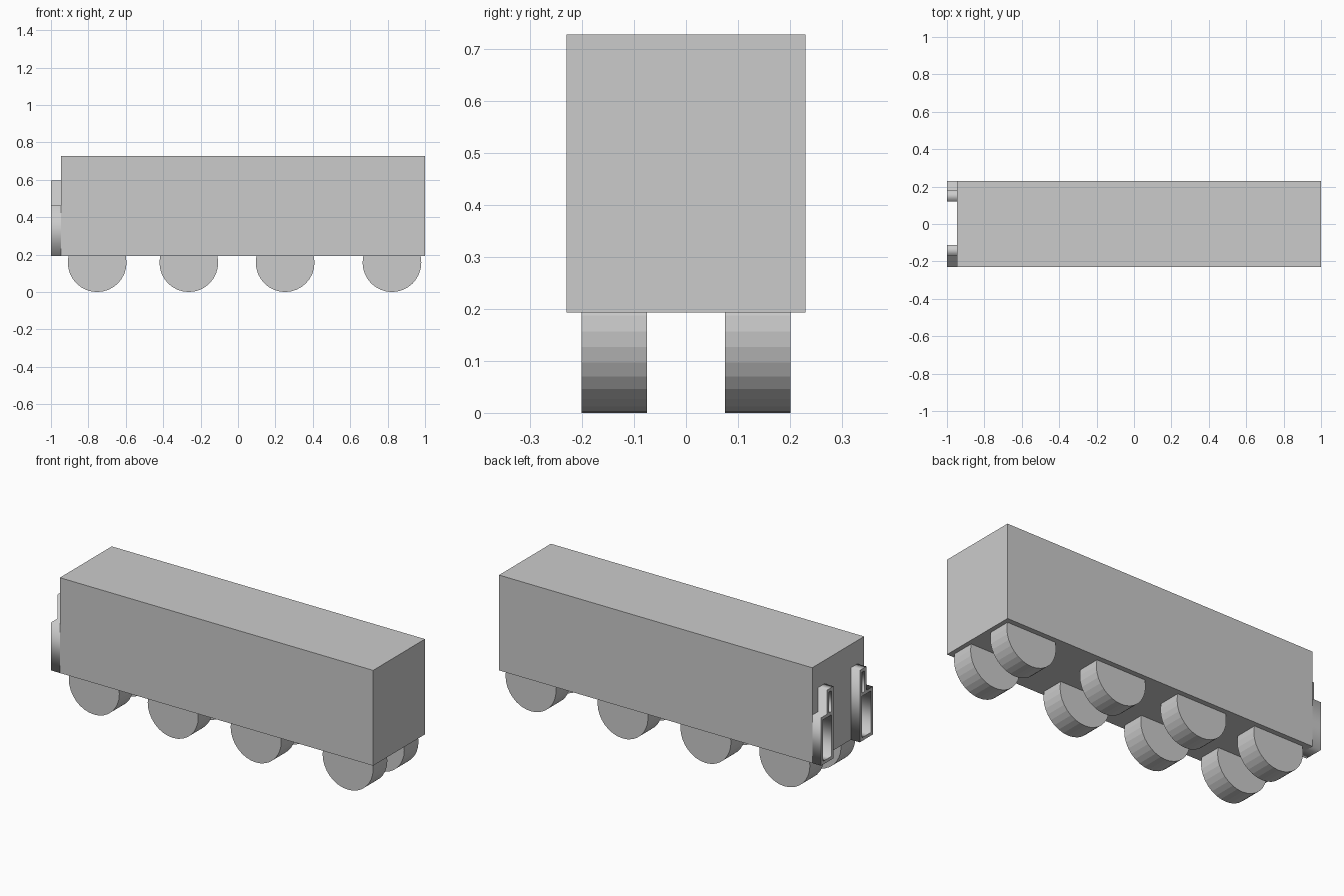
import bpy
from math import pi

default = bpy.data.objects.get("Cube")
if default:
    bpy.data.objects.remove(default, do_unlink=True)

grey = bpy.data.materials.new("plain_grey")
grey.use_nodes = True
COLOUR = (0.6, 0.6, 0.6, 1)
grey.diffuse_color = COLOUR
grey.node_tree.nodes["Principled BSDF"].inputs["Base Color"].default_value = COLOUR

BACK, FRONT = -0.945, 1.0       # ends of the body along x
HALF_W = 0.23
FLOOR, ROOF = 0.193, 0.728
RIM = 0.018


def finish(obj, name):
    obj.name = name
    obj.data.name = name
    obj.data.materials.clear()
    obj.data.materials.append(grey)


def box(name, low, high):
    centre = [(a + b) / 2 for a, b in zip(low, high)]
    bpy.ops.mesh.primitive_cube_add(size=1, location=centre)
    obj = bpy.context.object
    for v in obj.data.vertices:
        v.co = [c * (b - a) for c, a, b in zip(v.co, low, high)]
    finish(obj, name)


def wheel(name, x, y, radius=0.157, width=0.126):
    bpy.ops.mesh.primitive_cylinder_add(
        vertices=32, radius=radius, depth=width,
        location=(x, y, radius), rotation=(pi / 2, 0, 0))
    finish(bpy.context.object, name)


def frame(name, inner, step, outer, low=FLOOR, mid=0.462, top=0.597):
    """Stepped frame with two openings, extruded from the body's end."""
    s = 1 if outer > inner else -1
    r = RIM * s
    outline = [(inner, low), (outer, low), (outer, mid),
               (step, mid), (step, top), (inner, top)]

    def opening(a, b, z0, z1):
        return [(a + r, z0), (b - r, z0), (b - r, z1), (a + r, z1)]

    loops = [outline,
             opening(inner, outer, low + RIM, mid - RIM),
             opening(inner, step, mid, top - RIM)]
    curve = bpy.data.curves.new(name, "CURVE")
    curve.dimensions = "2D"
    curve.fill_mode = "BOTH"
    curve.extrude = (BACK + 1) / 2
    for loop in loops:
        spline = curve.splines.new("POLY")
        spline.points.add(len(loop) - 1)
        for p, (y, z) in zip(spline.points, loop):
            p.co = (y, z, 0, 1)
        spline.use_cyclic_u = True
    obj = bpy.data.objects.new(name, curve)
    bpy.context.collection.objects.link(obj)
    obj.location.x = (BACK - 1) / 2
    obj.rotation_euler = (pi / 2, 0, pi / 2)
    bpy.ops.object.select_all(action="DESELECT")
    obj.select_set(True)
    bpy.context.view_layer.objects.active = obj
    bpy.ops.object.convert(target="MESH")
    finish(bpy.context.object, name)


# Body
box("body", (BACK, -HALF_W, FLOOR), (FRONT, HALF_W, ROOF))

# Stepped frames on the end of the body
frame("left_end_frame", 0.12, 0.178, HALF_W)
frame("right_end_frame", -0.113, -0.171, -HALF_W)

# Four pairs of wheels
for i, x in enumerate((-0.753, -0.263, 0.252, 0.823), 1):
    for side, y in (("front", -0.138), ("rear", 0.138)):
        wheel(f"{side}_wheel_{i}", x, y)
